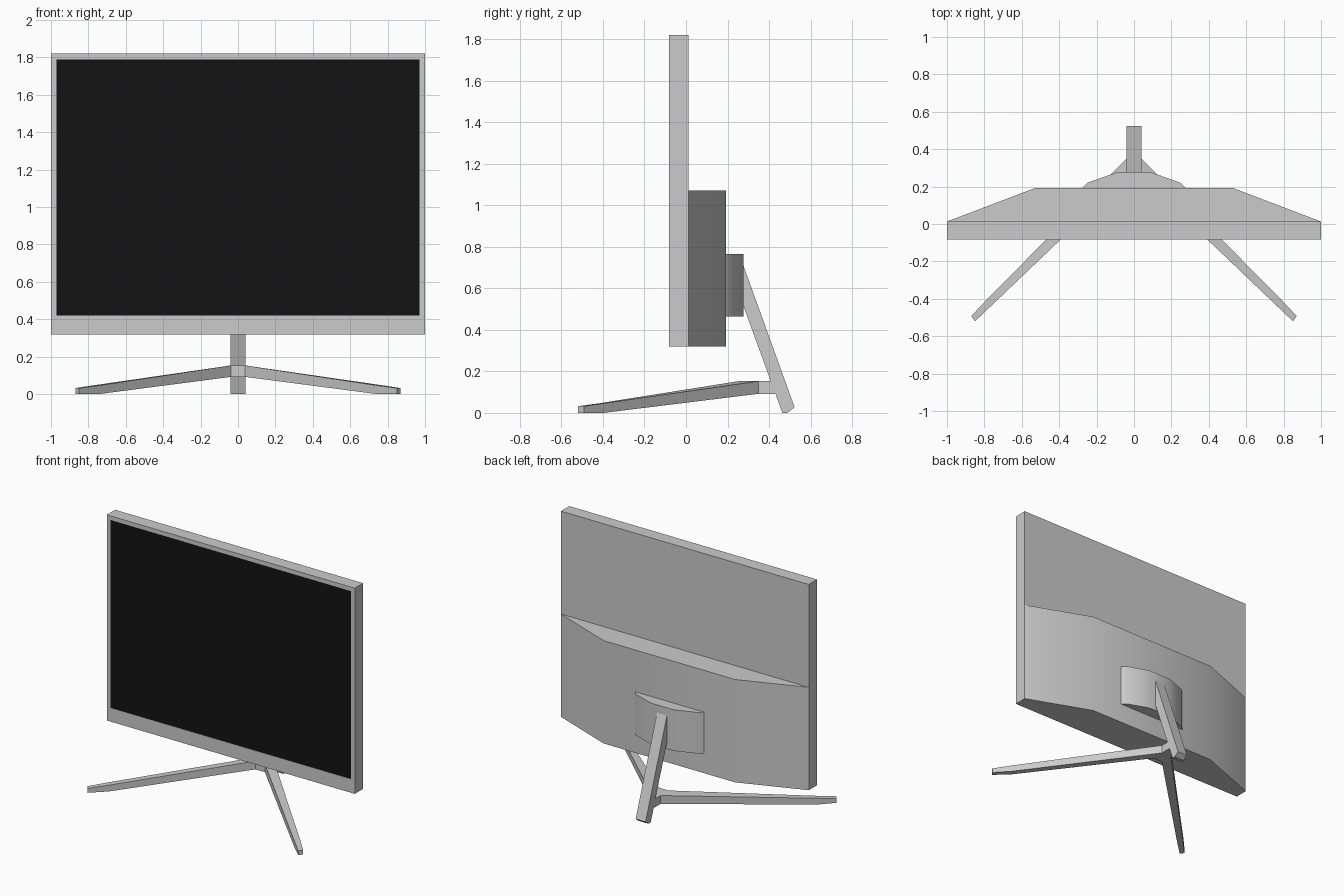
import bpy, bmesh, math

if "Cube" in bpy.data.objects:
    bpy.data.objects.remove(bpy.data.objects["Cube"])


def finish(name, bm):
    bmesh.ops.recalc_face_normals(bm, faces=bm.faces)
    mesh = bpy.data.meshes.new(name)
    bm.to_mesh(mesh)
    bm.free()
    ob = bpy.data.objects.new(name, mesh)
    bpy.context.collection.objects.link(ob)
    return ob


def loft(name, rings):
    """Join rings of equal point count and cap both ends."""
    bm = bmesh.new()
    loops = [[bm.verts.new(p) for p in ring] for ring in rings]
    n = len(loops[0])
    for a, b in zip(loops, loops[1:]):
        for i in range(n):
            j = (i + 1) % n
            bm.faces.new((a[i], a[j], b[j], b[i]))
    bm.faces.new(loops[0])
    bm.faces.new(loops[-1])
    return finish(name, bm)


def plan_prism(name, half, z0, z1):
    """Upright prism from the right half of a plan outline, mirrored in x."""
    outline = half + [(-x, y) for x, y in reversed(half)]
    return loft(name, [[(x, y, z) for x, y in outline] for z in (z0, z1)])


def smooth(ob):
    bpy.ops.object.select_all(action='DESELECT')
    ob.select_set(True)
    bpy.context.view_layer.objects.active = ob
    bpy.ops.object.shade_smooth_by_angle(angle=math.radians(30))


FRONT, BACK = -0.083, 0.013

# Display frame with a shallow recess for the screen
outer = [(-1, 0.32), (1, 0.32), (1, 1.82), (-1, 1.82)]
inner = [(-0.97, 0.42), (0.97, 0.42), (0.97, 1.79), (-0.97, 1.79)]
loft("display_frame", [[(x, y, z) for x, z in o] for o, y in
                       ((outer, BACK), (outer, FRONT), (inner, FRONT), (inner, FRONT + 0.006))])

# Dark screen
screen = loft("screen", [[(x, y, z) for x, z in inner] for y in (FRONT + 0.006, FRONT + 0.002)])
black = bpy.data.materials.new("screen_black")
black.diffuse_color = (0.006, 0.006, 0.006, 1)
black.use_nodes = True
black.node_tree.nodes["Principled BSDF"].inputs["Base Color"].default_value = black.diffuse_color
screen.data.materials.append(black)

# Tapered rear housing and the stand mount on it
smooth(plan_prism("rear_housing", [(1, BACK), (0.53, 0.192)], 0.32, 1.07))
smooth(plan_prism("stand_mount", [(0.28, 0.19), (0.25, 0.22), (0.09, 0.277)], 0.465, 0.765))

# Sloping neck
neck = [(0.26, 0.755), (0.523, 0.027), (0.488, 0), (0.464, 0), (0.26, 0.56)]
loft("neck", [[(x, y, z) for y, z in neck] for x in (-0.04, 0.04)])

# Splayed front legs, sharing a hub in front of the neck
stations = [  # inner xy, outer xy, bottom z, top z
    ((0, 0.255), (0, 0.35), 0.092, 0.153),
    ((0.038, 0.255), (0.04, 0.35), 0.092, 0.153),
    ((0.745, -0.42), (0.78, -0.397), 0, 0.046),
    ((0.85, -0.52), (0.87, -0.492), 0, 0.032),
]
legs = loft("front_legs", [[(*a, lo), (*b, lo), (*b, hi), (*a, hi)]
                           for a, b, lo, hi in stations])
bm = bmesh.new()
bm.from_mesh(legs.data)
bmesh.ops.delete(bm, geom=[f for f in bm.faces if all(abs(v.co.x) < 1e-5 for v in f.verts)],
                 context='FACES_ONLY')
bm.to_mesh(legs.data)
bm.free()
legs.modifiers.new("mirror", 'MIRROR').use_clip = True

# Short bridge from the leg hub into the neck
plan_prism("leg_hub", [(0.04, 0.34), (0.04, 0.435)], 0.092, 0.153)
